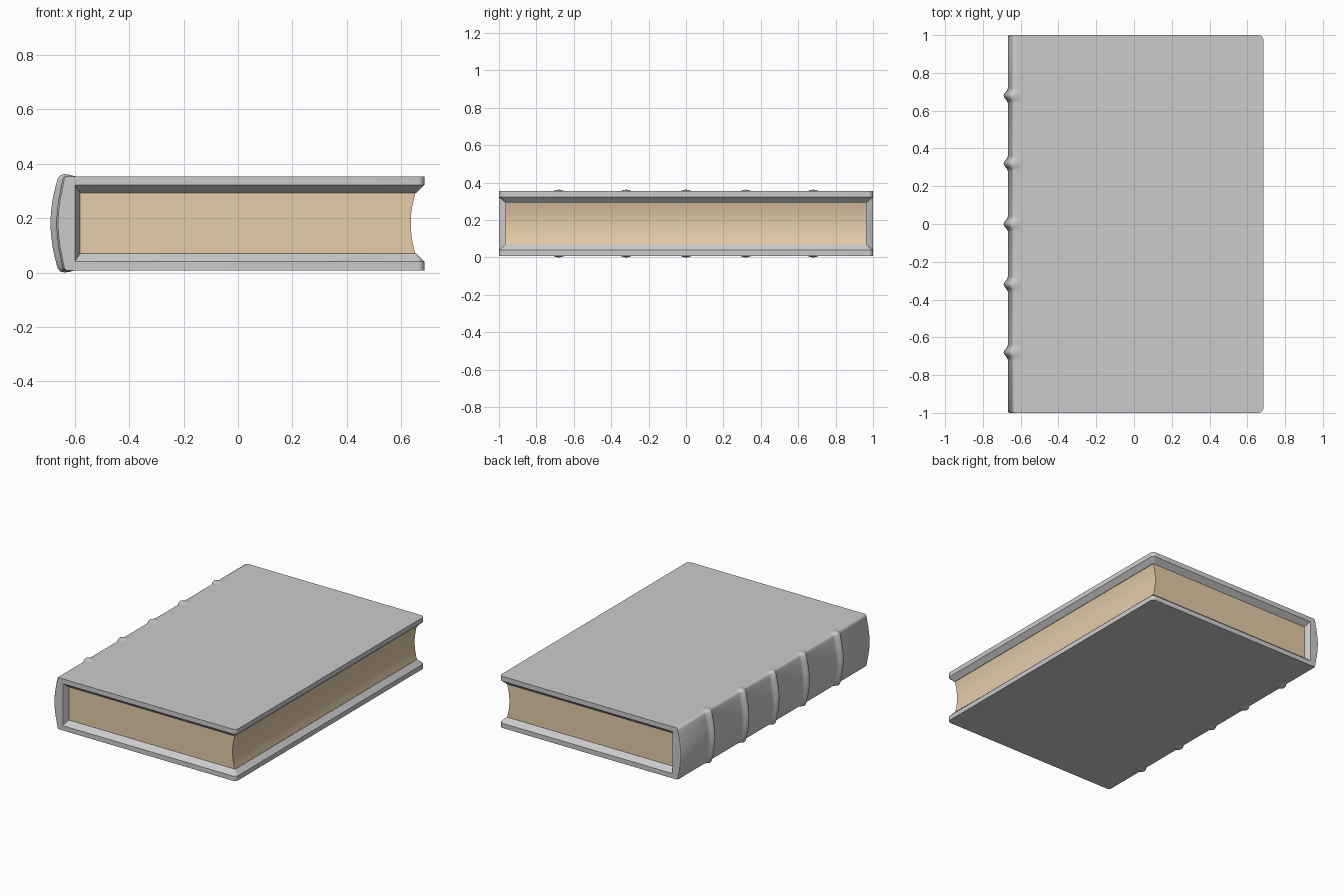
import bpy, bmesh, math

if "Cube" in bpy.data.objects:
    bpy.data.objects.remove(bpy.data.objects["Cube"])

ZC = 0.181                             # mid-height; every part is built around it
H, LIP, INNER = 0.173, 0.141, 0.111    # cover outside, cover lip, page surface
X_SPINE, X_FORE = -0.60, 0.685         # spine joint and fore-edge of the boards
Y_OUT, Y_PAGE = 1.0, 0.965


def finish(name, bm, mirror=False, angle=30):
    bmesh.ops.recalc_face_normals(bm, faces=bm.faces)
    me = bpy.data.meshes.new(name)
    bm.to_mesh(me)
    bm.free()
    ob = bpy.data.objects.new(name, me)
    ob.location.z = ZC
    bpy.context.collection.objects.link(ob)
    if mirror:
        m = ob.modifiers.new("mirror", 'MIRROR')
        m.use_axis = (False, False, True)
    bpy.ops.object.select_all(action='DESELECT')
    ob.select_set(True)
    bpy.context.view_layer.objects.active = ob
    bpy.ops.object.shade_smooth_by_angle(angle=math.radians(angle))
    return ob


def loft(loops):
    """Closed loops of equal length, skinned and capped."""
    bm = bmesh.new()
    rows = [[bm.verts.new(p) for p in loop] for loop in loops]
    n = len(rows[0])
    for a, b in zip(rows, rows[1:]):
        for i in range(n):
            j = (i + 1) % n
            bm.faces.new((a[i], a[j], b[j], b[i]))
    bm.faces.new(rows[0])
    bm.faces.new(rows[-1])
    return bm


def outline(x0, x1, y, r, z):
    """Board outline with rounded fore-edge corners."""
    pts = [(x0, -y, z)]
    for s, start in ((-1, -90), (1, 0)):
        for k in range(6):
            a = math.radians(start + 18 * k)
            pts.append((x1 - r + r * math.cos(a), s * (y - r) + r * math.sin(a), z))
    return pts + [(x0, y, z)]


# Cover boards with sloped inner edge
board = loft([
    outline(X_SPINE, X_FORE, Y_OUT, 0.025, H),
    outline(X_SPINE, X_FORE, Y_OUT, 0.025, LIP),
    outline(-0.58, 0.655, Y_PAGE, 0.004, INNER),
])
finish("cover_boards", board, mirror=True)

# Sloped liner inside the spine
rect = lambda x, y, z: [(x, -y, -z), (x, y, -z), (x, y, z), (x, -y, z)]
finish("spine_liner", loft([rect(X_SPINE, Y_OUT, LIP), rect(-0.58, Y_PAGE, INNER)]))

# Page block with concave fore-edge
prof = [(-0.585, -INNER), (-0.585, INNER)]
for k in range(13):
    t = 1 - k / 6
    prof.append((0.635 + 0.017 * t * t, INNER * t))
pages = finish("page_block", loft([[(x, y, z) for x, z in prof]
                                   for y in (-Y_PAGE, Y_PAGE)]))
paper = bpy.data.materials.new("paper")
paper.diffuse_color = (0.78, 0.61, 0.40, 1)
paper.use_nodes = True
paper.node_tree.nodes["Principled BSDF"].inputs["Base Color"].default_value = paper.diffuse_color
pages.data.materials.append(paper)

# Rounded spine: x, z and how far a raised band pushes each point out
half = [(-0.600, H, 0, 0), (-0.618, H, 0, 0.005), (-0.634, H, -0.004, 0.008),
        (-0.641, 0.170, -0.012, 0.007), (-0.645, 0.162, -0.018, 0.003),
        (-0.651, 0.130, -0.021, 0), (-0.659, 0.090, -0.022, 0),
        (-0.665, 0.045, -0.022, 0), (-0.668, 0, -0.022, 0)]
spine_prof = half + [(x, -z, dx, -dz) for x, z, dx, dz in reversed(half[:-1])]

BANDS = (-0.68, -0.32, 0, 0.32, 0.68)
BAND_W = 0.04
rows = [(-Y_OUT, 0, 0.006), (-0.992, 0, 0)]
for yb in BANDS:
    for k in range(-6, 7):
        u = k / 6
        rows.append((yb + BAND_W * u, (0.5 + 0.5 * math.cos(math.pi * u)), 0))
rows += [(0.992, 0, 0), (Y_OUT, 0, 0.006)]

spine = loft([[(x + dx * b + (tuck if x < -0.62 else 0), y, z + dz * b)
               for x, z, dx, dz in spine_prof] for y, b, tuck in rows])
finish("spine_with_raised_bands", spine, angle=50)
